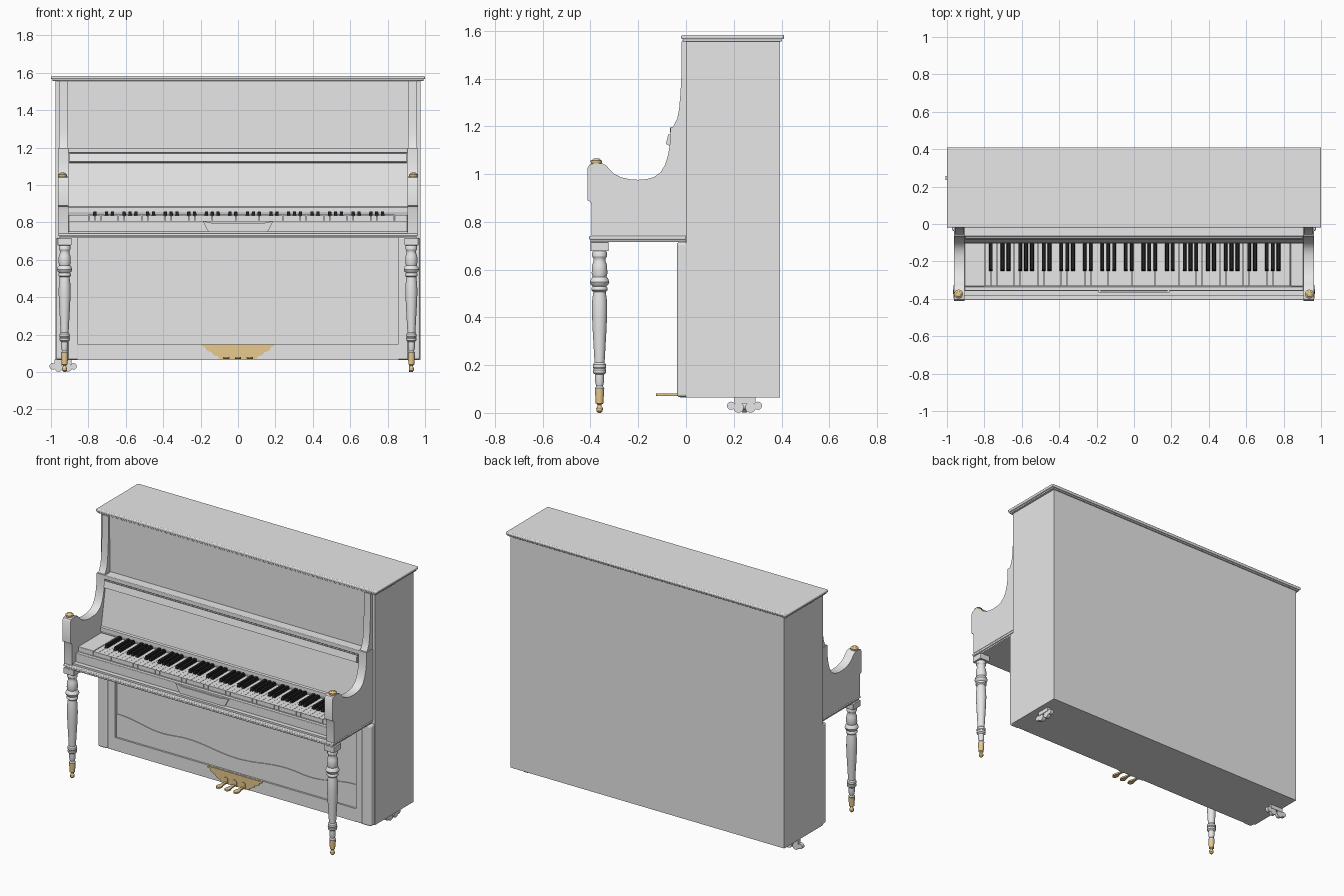
import bpy, bmesh, math
from mathutils import Matrix


def material(name, rgb):
    m = bpy.data.materials.new(name)
    m.diffuse_color = (*rgb, 1)
    return m


GREY = material("pale grey", (0.8, 0.8, 0.8))
BRASS = material("brass", (0.82, 0.6, 0.28))
BLACK = material("black", (0.015, 0.015, 0.015))


def finish(name, bm, mat, smooth=False, bevel=0):
    bmesh.ops.recalc_face_normals(bm, faces=bm.faces)
    me = bpy.data.meshes.new(name)
    bm.to_mesh(me)
    bm.free()
    me.materials.append(mat)
    ob = bpy.data.objects.new(name, me)
    bpy.context.collection.objects.link(ob)
    if bevel:
        mod = ob.modifiers.new("bevel", 'BEVEL')
        mod.width, mod.segments = bevel, 3
    if smooth:
        bpy.ops.object.select_all(action='DESELECT')
        ob.select_set(True)
        bpy.context.view_layer.objects.active = ob
        bpy.ops.object.shade_smooth_by_angle(angle=math.radians(35))
    return ob


def add_box(bm, x0, x1, y0, y1, z0, z1):
    mat = (Matrix.Translation(((x0 + x1) / 2, (y0 + y1) / 2, (z0 + z1) / 2))
           @ Matrix.Diagonal((x1 - x0, y1 - y0, z1 - z0, 1)))
    return bmesh.ops.create_cube(bm, size=1, matrix=mat)['verts']


def box(name, x0, x1, y0, y1, z0, z1, mat=GREY, bevel=0):
    bm = bmesh.new()
    add_box(bm, x0, x1, y0, y1, z0, z1)
    return finish(name, bm, mat, bevel=bevel)


def prism(name, pts, axis, a, b, mat=GREY, smooth=False):
    """Extrude a 2D outline along an axis from a to b."""
    place = {'x': lambda p, v: (v, p[0], p[1]),
             'y': lambda p, v: (p[0], v, p[1]),
             'z': lambda p, v: (p[0], p[1], v)}[axis]
    bm = bmesh.new()
    lo, hi = ([bm.verts.new(place(p, v)) for p in pts] for v in (a, b))
    bm.faces.new(lo)
    bm.faces.new(hi)
    for i in range(len(pts)):
        j = (i + 1) % len(pts)
        bm.faces.new((lo[i], lo[j], hi[j], hi[i]))
    return finish(name, bm, mat, smooth)


def lathe(name, profile, x, y, mat, n=24):
    """Turn a (radius, z) profile about a vertical axis."""
    bm = bmesh.new()
    rings = [[bm.verts.new((x + r * math.cos(2 * math.pi * k / n),
                            y + r * math.sin(2 * math.pi * k / n), z))
              for k in range(n)] for r, z in profile]
    for p, q in zip(rings, rings[1:]):
        for k in range(n):
            bm.faces.new((p[k], p[(k + 1) % n], q[(k + 1) % n], q[k]))
    bm.faces.new(rings[0])
    bm.faces.new(rings[-1])
    return finish(name, bm, mat, True)


def wave(x):
    """Shared decorative curve: 1 at the centre, 0 at the ends."""
    anchors = [(0, 1), (0.35, 0.45), (0.53, 0.67), (0.84, 0), (1, 0)]
    x = abs(x)
    for (x0, w0), (x1, w1) in zip(anchors, anchors[1:]):
        if x <= x1:
            t = (x - x0) / (x1 - x0)
            return w0 + (w1 - w0) * (1 - math.cos(math.pi * t)) / 2


# Case and lid
box("case", -0.975, 0.975, 0, 0.393, 0.065, 1.556)
box("lid_moulding", -0.992, 0.992, -0.014, 0.402, 1.555, 1.566, bevel=0.004)
box("lid", -1, 1, -0.02, 0.41, 1.565, 1.583, bevel=0.006)

# Upper panel with a wavy raised frame
xs = [i * 0.02 for i in range(-45, 46)]
box("upper_panel", -0.91, 0.91, -0.004, 0.01, 1.19, 1.556)
prism("upper_wave_frame", [(x, 1.413 + 0.058 * wave(x)) for x in xs]
      + [(0.91, 1.413), (0.91, 1.556), (-0.91, 1.556), (-0.91, 1.413)],
      'y', -0.009, 0.0)

# Lower panel, wavy frame and base rail
box("lower_panel", -0.86, 0.86, -0.01, 0.01, 0.15, 0.72)
xs = [i * 0.02 for i in range(-42, 43)]
prism("lower_wave_frame", [(x, 0.298 - 0.058 * wave(x)) for x in xs]
      + [(0.858, 0.298), (0.858, 0.15), (-0.858, 0.15), (-0.858, 0.298)],
      'y', -0.015, 0.0)
box("base_rail", -0.86, 0.86, -0.025, 0.01, 0.065, 0.149)

# Keybed, stepped moulding and key slip
box("keybed_lower_moulding", -0.955, 0.955, -0.4, 0, 0.715, 0.727, bevel=0.004)
box("keybed_upper_moulding", -0.962, 0.962, -0.406, 0, 0.726, 0.741, bevel=0.005)
box("keybed", -0.906, 0.906, -0.385, 0, 0.74, 0.752)
box("key_support", -0.906, 0.906, -0.335, 0, 0.75, 0.81)
box("key_slip", -0.906, 0.906, -0.357, -0.334, 0.75, 0.808, bevel=0.003)
prism("key_slip_centre", [(-0.19, 0.808), (-0.14, 0.797), (0.14, 0.797), (0.19, 0.808),
                          (0.16, 0.752), (-0.16, 0.752)], 'y', -0.366, -0.35)
box("key_block_left", -0.906, -0.798, -0.333, -0.09, 0.8, 0.84, bevel=0.003)
box("key_block_right", 0.838, 0.906, -0.333, -0.09, 0.8, 0.84, bevel=0.003)

# Keys: 52 white, 36 black, starting on A
START, PITCH = -0.797, 0.0314
bm = bmesh.new()
for i in range(52):
    x = START + i * PITCH
    add_box(bm, x + 0.0006, x + PITCH - 0.0006, -0.331, -0.09, 0.808, 0.836)
finish("white_keys", bm, GREY)
bm = bmesh.new()
for i in range(1, 52):
    if (i - 2) % 7 not in (0, 3):
        x = START + i * PITCH
        for v in add_box(bm, x - 0.0105, x + 0.0105, -0.252, -0.09, 0.83, 0.857):
            if v.co.z > 0.85:
                v.co.x = x + (v.co.x - x) * 0.75
                if v.co.y < -0.2:
                    v.co.y += 0.008
finish("black_keys", bm, BLACK)

# Fallboard, its lip and the music shelf
prism("fallboard", [(-0.1, 0.838), (-0.105, 0.855), (-0.105, 0.878), (-0.098, 0.884),
                    (-0.058, 1.112), (0, 1.112), (0, 0.838)], 'x', -0.905, 0.905)
prism("fallboard_lip", [(-0.084, 1.126), (-0.066, 1.117), (-0.06, 1.162), (-0.074, 1.168)],
      'x', -0.9, 0.9)
box("shelf_back", -0.905, 0.905, -0.05, 0, 1.11, 1.175)
box("music_shelf", -0.906, 0.906, -0.066, 0, 1.17, 1.197, bevel=0.004)

# Parts repeated on both sides
pillar = [(0.01, 1.556), (-0.018, 1.556), (-0.019, 1.42), (-0.023, 1.34), (-0.029, 1.27),
          (-0.036, 1.235), (-0.046, 1.213), (-0.055, 1.197), (0.01, 1.197)]
arm = [(0.01, 1.197), (-0.065, 1.197), (-0.067, 1.13), (-0.074, 1.085), (-0.087, 1.04),
       (-0.107, 1.007), (-0.135, 0.987), (-0.165, 0.979), (-0.2, 0.976), (-0.235, 0.978),
       (-0.27, 0.986), (-0.3, 1.0), (-0.32, 1.02), (-0.335, 1.037), (-0.352, 1.045),
       (-0.385, 1.045), (-0.404, 1.04), (-0.413, 1.025), (-0.413, 0.89), (-0.4, 0.884),
       (-0.395, 0.868), (-0.395, 0.74), (0.01, 0.74)]
leg = [(0.026, 0.68), (0.031, 0.672), (0.031, 0.655), (0.026, 0.648), (0.025, 0.635),
       (0.031, 0.62), (0.033, 0.585), (0.029, 0.57), (0.036, 0.562), (0.041, 0.548),
       (0.036, 0.536), (0.029, 0.53), (0.034, 0.522), (0.034, 0.514), (0.026, 0.507),
       (0.031, 0.47), (0.032, 0.42), (0.029, 0.35), (0.021, 0.21), (0.027, 0.203),
       (0.028, 0.19), (0.025, 0.185), (0.028, 0.18), (0.027, 0.168), (0.018, 0.16),
       (0.019, 0.13), (0.014, 0.112), (0.02, 0.104), (0.017, 0.094)]
ferrule = [(0.019, 0.096), (0.019, 0.085), (0.016, 0.05), (0.016, 0.04), (0.008, 0.034),
           (0.009, 0.028), (0.014, 0.02), (0.013, 0.008), (0.006, 0)]
knob = [(0.02, 1.04), (0.024, 1.05), (0.024, 1.056), (0.018, 1.059), (0.014, 1.064), (0.006, 1.066)]
for s, side in ((-1, "left"), (1, "right")):
    def sbox(name, a, b, *rest, **kw):
        box(f"{side}_{name}", min(s * a, s * b), max(s * a, s * b), *rest, **kw)
    prism(f"{side}_pillar", pillar, 'x', s * 0.91, s * 0.957, smooth=True)
    prism(f"{side}_arm", arm, 'x', s * 0.906, s * 0.962, smooth=True)
    sbox("pilaster", 0.905, 0.974, -0.038, 0.01, 0.066, 0.716, bevel=0.012)
    sbox("pilaster_inner", 0.857, 0.91, -0.028, 0.01, 0.066, 0.716, bevel=0.004)
    sbox("leg_block", 0.89, 0.964, -0.4, -0.325, 0.677, 0.716, bevel=0.003)
    lathe(f"{side}_front_leg", leg, s * 0.927, -0.362, GREY)
    lathe(f"{side}_leg_ferrule", ferrule, s * 0.927, -0.362, BRASS)
    lathe(f"{side}_arm_knob", knob, s * 0.938, -0.375, BRASS)

    # Rear castor: the left one is swivelled a quarter turn
    bm = bmesh.new()
    for off, r, z in ((-0.025, 0.022, 0.023), (0.025, 0.022, 0.023),
                      (-0.056, 0.017, 0.03), (0.056, 0.017, 0.03)):
        bmesh.ops.create_cone(bm, cap_ends=True, segments=20, radius1=r, radius2=r, depth=0.022,
                              matrix=Matrix.Translation((0, off, z))
                              @ Matrix.Rotation(math.pi / 2, 4, 'Y'))
    add_box(bm, -0.013, 0.013, -0.045, 0.045, 0.04, 0.066)
    turn = Matrix.Rotation(math.pi / 2 if s < 0 else 0, 4, 'Z')
    bmesh.ops.transform(bm, verts=bm.verts,
                        matrix=Matrix.Translation((s * 0.925, 0.245, 0)) @ turn)
    if s < 0:  # keep the wide castor just under the case side
        bmesh.ops.translate(bm, verts=bm.verts, vec=(-0.01, 0, 0))
    finish("left_castor" if s < 0 else "right_castor", bm, GREY, True)

# Pedal plate with scalloped sides
half = [(0.193, 0.147), (0.193, 0.138), (0.176, 0.134), (0.17, 0.118), (0.155, 0.109),
        (0.14, 0.106), (0.133, 0.093), (0.118, 0.086), (0.106, 0.083), (0.1, 0.068)]
prism("pedal_plate", half + [(-x, z) for x, z in reversed(half)], 'y', -0.033, -0.02, BRASS)

# Three pedals, each with a small arch on the plate
for i, x in enumerate((-0.062, 0, 0.062)):
    arch = [(x + 0.015 * math.cos(a * math.pi / 10), 0.095 + 0.015 * math.sin(a * math.pi / 10))
            for a in range(11)] + [(x - 0.015, 0.07), (x + 0.015, 0.07)]
    prism(f"pedal_arch_{i + 1}", arch, 'y', -0.038, -0.03, BRASS, True)
    side_pts = [(0.008, -0.03), (0.008, -0.065), (0.012, -0.082), (0.017, -0.098),
                (0.017, -0.111), (0.011, -0.121), (0.004, -0.125)]
    outline = [(x + w, y) for w, y in side_pts] + [(x - w, y) for w, y in reversed(side_pts)]
    prism(f"pedal_{i + 1}", outline, 'z', 0.071, 0.081, BRASS, True)
